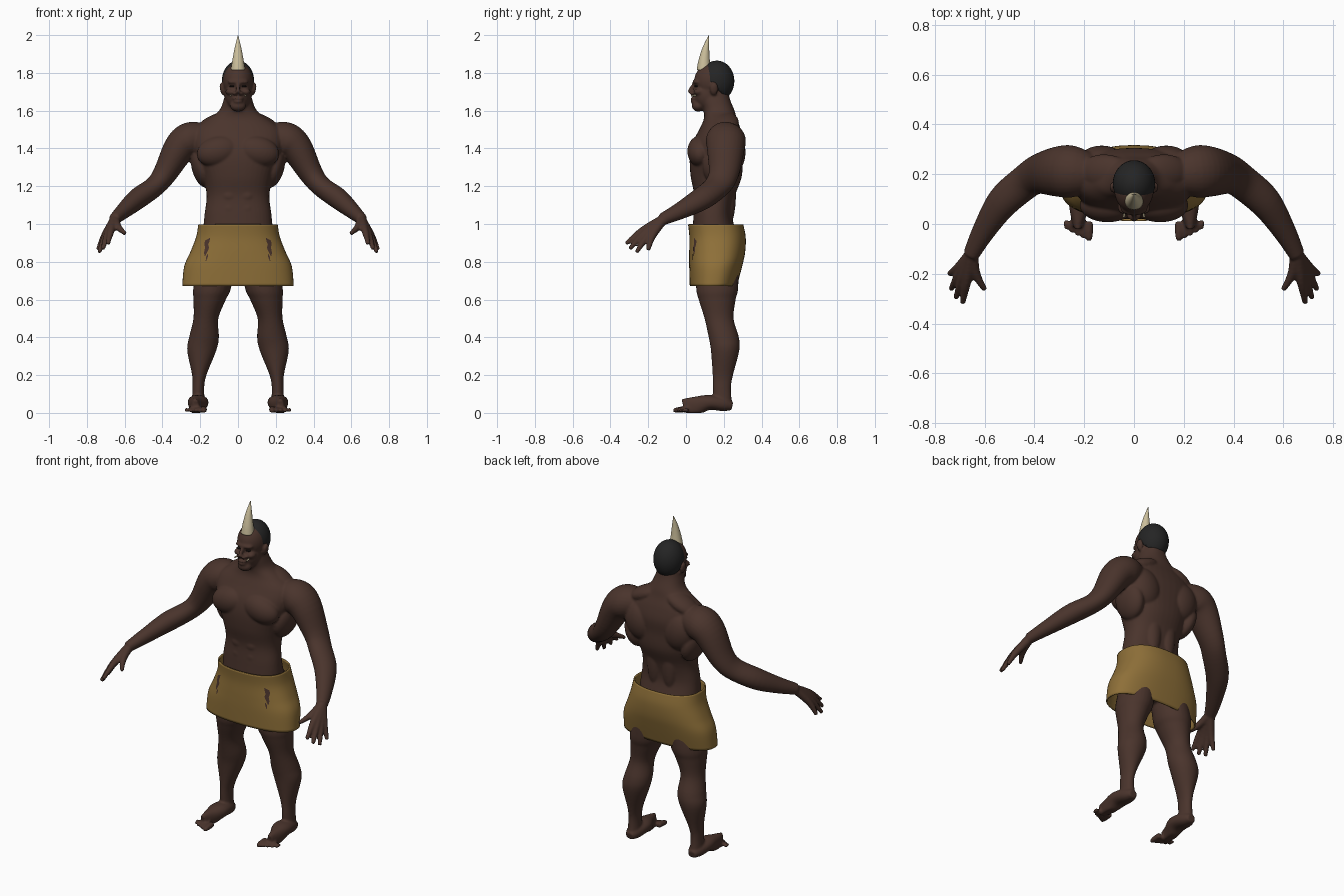
import bpy, bmesh, math
from mathutils import Vector, Matrix
from mathutils.bvhtree import BVHTree

default_cube = bpy.data.objects.get("Cube")
if default_cube:
    bpy.data.objects.remove(default_cube, do_unlink=True)


def material(name, colour):
    mat = bpy.data.materials.new(name)
    mat.use_nodes = True
    mat.diffuse_color = (*colour, 1)
    shader = mat.node_tree.nodes["Principled BSDF"]
    shader.inputs["Base Color"].default_value = (*colour, 1)
    shader.inputs["Roughness"].default_value = 0.8
    return mat


SKIN = material("dark brown skin", (0.068, 0.034, 0.025))
CLOTH = material("ochre cloth", (0.27, 0.16, 0.04))
HAIR = material("black hair", (0.018, 0.018, 0.018))
HORN = material("pale horn", (0.6, 0.52, 0.33))
EYE = material("dark eye", (0.012, 0.008, 0.007))


def resample(points, steps=5):
    """Smooth a list of (x, y, z, radius_a, radius_b) with a Catmull-Rom curve."""
    pts = [Vector(p) for p in points]
    pts = [pts[0]] + pts + [pts[-1]]
    out = []
    for a, b, c, d in zip(pts, pts[1:], pts[2:], pts[3:]):
        for k in range(steps):
            t = k / steps
            out.append(0.5 * (2 * b + (c - a) * t + (2 * a - 5 * b + 4 * c - d) * t**2
                              + (3 * b - a - 3 * c + d) * t**3))
    return out + [pts[-1]]


def tube(bm, points, side=1, ref=(0, 1, 0), power=2, caps=True, level=False, sides=28):
    """Loft rounded rings along a path; level keeps every ring horizontal."""
    rings, pts = [], resample(points)
    for i, p in enumerate(pts):
        along = (pts[min(i + 1, len(pts) - 1)] - pts[max(i - 1, 0)]).to_3d()
        along = Vector((0, 0, 1)) if level else along.normalized()
        u = Vector(ref).cross(along).normalized()
        v = along.cross(u)
        ring = []
        for k in range(sides):
            a = math.tau * k / sides
            c, s = math.cos(a), math.sin(a)
            co = (p.to_3d() + u * math.copysign(abs(c) ** (2 / power), c) * p[3]
                  + v * math.copysign(abs(s) ** (2 / power), s) * p[4])
            co.x *= side
            ring.append(bm.verts.new(co))
        rings.append(ring)
    for lo, hi in zip(rings, rings[1:]):
        for k in range(sides):
            n = (k + 1) % sides
            bm.faces.new((lo[k], lo[n], hi[n], hi[k]))
    if caps:
        bm.faces.new(rings[0][::-1])
        bm.faces.new(rings[-1])


def blob(bm, centre, size, tilt=0):
    """Ellipsoid, leaned about the front-to-back axis."""
    m = Matrix.Translation(centre) @ Matrix.Rotation(tilt, 4, "Y") @ Matrix.Diagonal((*size, 1))
    bmesh.ops.create_uvsphere(bm, u_segments=32, v_segments=20, radius=1, matrix=m)


def pair(bm, centre, size, tilt=0):
    for s in (1, -1):
        blob(bm, (s * centre[0], *centre[1:]), size, s * tilt)


def finish(name, bm, mat, smooth=True):
    bmesh.ops.recalc_face_normals(bm, faces=bm.faces)
    mesh = bpy.data.meshes.new(name)
    bm.to_mesh(mesh)
    bm.free()
    mesh.materials.append(mat)
    for f in mesh.polygons:
        f.use_smooth = smooth
    obj = bpy.data.objects.new(name, mesh)
    bpy.context.collection.objects.link(obj)
    return obj


# Torso and neck
body = bmesh.new()
tube(body, [(0, y, z, a, b) for y, z, a, b in (
    (.16, .74, .12, .09), (.16, .85, .18, .12), (.15, .95, .185, .115), (.142, 1.05, .177, .102),
    (.152, 1.15, .166, .108), (.16, 1.25, .185, .135), (.16, 1.35, .22, .14),
    (.17, 1.43, .24, .135), (.18, 1.5, .23, .11), (.182, 1.555, .16, .088),
    (.175, 1.6, .1, .082), (.155, 1.66, .075, .078), (.15, 1.72, .06, .07))],
    power=2.3, level=True, sides=40)

# Torso muscles: chest, belly, flanks, back, shoulder slope, buttocks
pair(body, (.105, .075, 1.385), (.115, .068, .08), .25)
for z in (1.08, 1.15, 1.22):
    pair(body, (.042, .07, z), (.046, .028, .038))
pair(body, (.19, .19, 1.3), (.055, .1, .11), .25)
pair(body, (.13, .24, 1.38), (.1, .075, .12), .3)
pair(body, (.05, .225, 1.17), (.05, .04, .18))
pair(body, (.12, .21, 1.535), (.11, .07, .045), .42)
pair(body, (.09, .22, .87), (.095, .085, .1))

for s in (1, -1):
    # Arms
    tube(body, [(.17, .2, 1.45, .08, .08), (.25, .21, 1.445, .095, .105),
                (.31, .21, 1.4, .085, .1), (.385, .2, 1.27, .064, .08),
                (.44, .165, 1.2, .055, .072), (.53, .085, 1.135, .056, .066),
                (.605, -.03, 1.07, .042, .048), (.655, -.125, 1.025, .03, .034)], s)
    # Fingers run from the wrist so their roots merge into a palm
    for knuckle, tip in (((.672, -.232, .965), (.688, -.318, .895)),
                         ((.69, -.222, .95), (.715, -.298, .868)),
                         ((.702, -.202, .938), (.735, -.262, .85)),
                         ((.708, -.178, .935), (.742, -.2, .862)),
                         ((.635, -.2, .985), (.598, -.265, .95))):
        tube(body, [(.652, -.12, 1.025, .026, .026), (*knuckle, .019, .019),
                    (*tip, .011, .011)], s, ref=(1, 0, 0), sides=14)
    # Legs
    tube(body, [(.1, .165, .87, .09, .11), (.135, .165, .67, .1, .112),
                (.15, .165, .6, .086, .098), (.17, .175, .5, .066, .077),
                (.18, .2, .4, .079, .08), (.192, .207, .33, .077, .075),
                (.205, .195, .2, .038, .054), (.21, .19, .13, .031, .048),
                (.21, .195, .04, .036, .05)], s, level=True)
    # Feet and toes
    tube(body, [(.21, .245, .035, .022, .025), (.21, .2, .045, .036, .045),
                (.212, .12, .055, .04, .055), (.222, .05, .036, .05, .036),
                (.226, -.01, .02, .055, .018)], s, ref=(1, 0, 0), power=2.2)
    for i in range(5):
        x, r = .18 + .023 * i, .016 - .0012 * i
        tube(body, [(x, .01, .02, r, r), (x, -.04 + .011 * i, .016, r, r),
                    (x, -.068 + .011 * i, .012, r * .6, r * .6)], s, ref=(1, 0, 0), sides=12)

# Head with jaw, brow, nose, lips, cheeks and ears
blob(body, (0, .143, 1.755), (.08, .1, .098))
blob(body, (0, .115, 1.685), (.069, .075, .088))
blob(body, (0, .065, 1.625), (.042, .034, .03))
blob(body, (0, .06, 1.752), (.056, .026, .014))
tube(body, [(0, .05, 1.75, .01, .01), (0, .027, 1.715, .011, .011),
            (0, .018, 1.695, .014, .012)], ref=(1, 0, 0), sides=12)
pair(body, (.016, .034, 1.692), (.013, .016, .011))
pair(body, (.044, .07, 1.7), (.022, .03, .018))
blob(body, (0, .045, 1.665), (.03, .022, .008))
blob(body, (0, .045, 1.648), (.027, .022, .009))
pair(body, (.084, .148, 1.715), (.012, .022, .034), .2)

for v in body.verts:
    v.co.z = max(v.co.z, 0)
skin = finish("body", body, SKIN)
remesh = skin.modifiers.new("merge", "REMESH")
remesh.mode = "VOXEL"
remesh.voxel_size = 0.0065
remesh.use_smooth_shade = True
soften = skin.modifiers.new("soften", "SMOOTH")
soften.factor = 0.5
soften.iterations = 4

# Eyes
eyes = bmesh.new()
pair(eyes, (.032, .054, 1.729), (.014, .01, .005))
finish("eyes", eyes, EYE)

# Small bone studs in the cheeks
studs = bmesh.new()
for s in (1, -1):
    tube(studs, [(.036, .06, 1.682, .005, .005), (.041, .026, 1.678, .004, .004)],
         s, ref=(1, 0, 0), sides=10)
finish("cheek_studs", studs, HORN)

# Hair cap, trimmed along a line from forehead to nape
hair = bmesh.new()
blob(hair, (0, .163, 1.757), (.085, .093, .108))
bmesh.ops.bisect_plane(hair, geom=hair.verts[:] + hair.edges[:] + hair.faces[:],
                       plane_co=(0, .06, 1.815), plane_no=(0, .95, 1), clear_inner=True)
bmesh.ops.holes_fill(hair, edges=[e for e in hair.edges if e.is_boundary])
finish("hair", hair, HAIR)

# Forehead horn
horn = bmesh.new()
tube(horn, [(0, .095, 1.815, .038, .038), (0, .096, 1.86, .031, .031),
            (0, .105, 1.93, .018, .018), (0, .121, 2, .001, .001)])
finish("horn", horn, HORN)

# Wrapped skirt
wrap = bmesh.new()
tube(wrap, [(0, y, z, a, b) for y, z, a, b in (
    (.145, .672, .295, .125), (.157, .775, .285, .14), (.165, .85, .253, .148),
    (.167, .93, .222, .149), (.157, .998, .21, .146))],
    power=2.4, caps=False, level=True, sides=64)
surface = BVHTree.FromBMesh(wrap)
skirt = finish("skirt", wrap, CLOTH)
shell = skirt.modifiers.new("thickness", "SOLIDIFY")
shell.thickness = 0.008
shell.offset = -1

# Ragged tears as thin plates lying on the cloth: rows of height, left edge, right edge
tears = bmesh.new()
for s in (1, -1):
    for rows in (((.925, .148, .152), (.912, .15, .175), (.89, .158, .178),
                  (.875, .152, .174), (.85, .164, .18), (.83, .174, .177)),
                 ((.84, .158, .162), (.825, .16, .17), (.805, .168, .171))):
        strips = []
        for z, left, right in rows:
            strip = []
            for k in range(4):
                x = s * (left + (right - left) * k / 3)
                hit = surface.ray_cast(Vector((x, -1, z)), Vector((0, 1, 0)))[0]
                strip.append(tears.verts.new(hit + Vector((0, -.003, 0))))
            strips.append(strip)
        for lo, hi in zip(strips, strips[1:]):
            for k in range(3):
                tears.faces.new((lo[k], lo[k + 1], hi[k + 1], hi[k]))
finish("skirt_tears", tears, SKIN, smooth=False)
